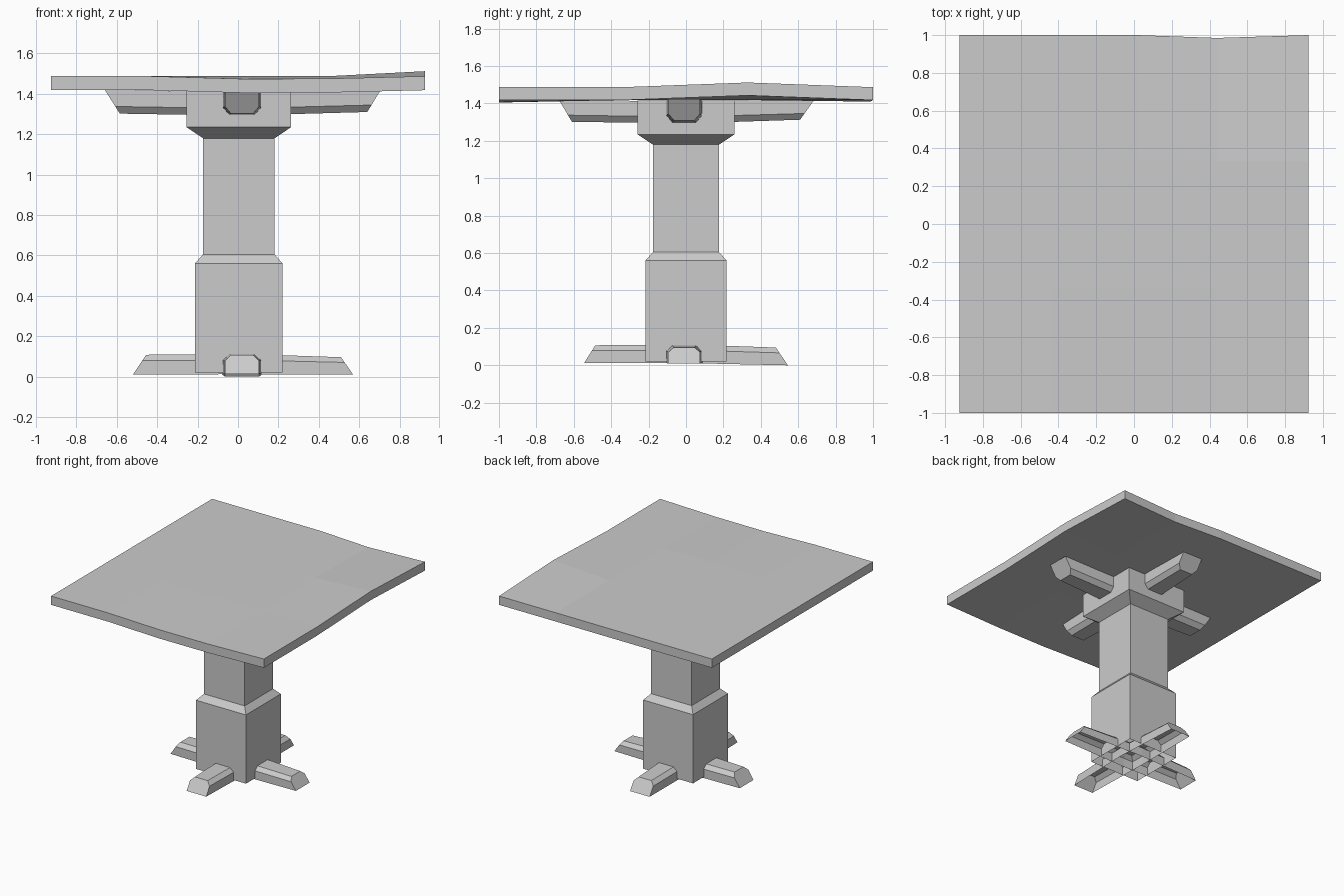
import bpy, bmesh

if "Cube" in bpy.data.objects:
    bpy.data.objects.remove(bpy.data.objects["Cube"])


def finish(name, bm):
    bmesh.ops.recalc_face_normals(bm, faces=bm.faces)
    mesh = bpy.data.meshes.new(name)
    bm.to_mesh(mesh)
    bm.free()
    ob = bpy.data.objects.new(name, mesh)
    bpy.context.collection.objects.link(ob)
    return ob


def bar(name, axis, side, stations):
    """Chamfered open-backed bar; stations: (base pos, crest pos, base z, crest z, half width)."""
    bm = bmesh.new()
    rings = []
    for p0, p1, z0, z1, w in stations:
        # (lateral, blend from base to crest)
        prof = [(-w, 0), (-w, 0.7), (-w + 0.03, 1), (w - 0.03, 1), (w, 0.7), (w, 0)]
        ring = []
        for s, t in prof:
            p, z = p0 + (p1 - p0) * t, z0 + (z1 - z0) * t
            co = (p, side + s, z) if axis == 'x' else (side + s, p, z)
            ring.append(bm.verts.new(co))
        rings.append(ring)
    for a, b in zip(rings, rings[1:]):
        for k in range(5):
            bm.faces.new((a[k], a[k + 1], b[k + 1], b[k]))
    bm.faces.new(rings[0])
    bm.faces.new(rings[-1])
    return finish(name, bm)


# crossed feet
bar("foot_bar_x", 'x', -0.01, [(-0.52, -0.455, 0.01, 0.108, 0.085),
                               (0, 0, 0.012, 0.113, 0.1),
                               (0.57, 0.51, 0.01, 0.096, 0.085)])
bar("foot_bar_y", 'y', 0.02, [(-0.545, -0.485, 0.012, 0.107, 0.085),
                              (0, 0, 0.012, 0.112, 0.1),
                              (0.545, 0.48, 0.0, 0.095, 0.085)])

# crossed braces under the top
bar("brace_bar_x", 'x', -0.01, [(-0.66, -0.585, 1.42, 1.302, 0.085),
                                (0, 0, 1.41, 1.292, 0.1),
                                (0.71, 0.64, 1.425, 1.31, 0.085)])
bar("brace_bar_y", 'y', 0.02, [(-0.68, -0.61, 1.42, 1.302, 0.085),
                               (0, 0, 1.41, 1.293, 0.1),
                               (0.69, 0.61, 1.425, 1.313, 0.085)])

# square stepped column, open at both ends
bm = bmesh.new()
prev = None
for h, z in [(0.217, 0.02), (0.217, 0.56), (0.177, 0.605),
             (0.177, 1.18), (0.259, 1.235), (0.259, 1.415)]:
    ring = [bm.verts.new((0.004 + sx * h, sy * h, z))
            for sx, sy in ((-1, -1), (1, -1), (1, 1), (-1, 1))]
    if prev:
        for k in range(4):
            n = (k + 1) % 4
            bm.faces.new((prev[k], prev[n], ring[n], ring[k]))
    prev = ring
finish("column", bm)

# warped table top
XS = [-0.925, -0.43, 0.02, 0.44, 0.925]
YS = [-1, -0.34, 0.33, 1]
WARP = {(2, 0): -0.013, (3, 0): -0.012, (4, 2): 0.025, (3, 3): -0.008}
bm = bmesh.new()
grid = [[bm.verts.new((x, y - (0.015 if (i, j) == (3, 3) else 0),
                       1.487 + WARP.get((i, j), 0)))
         for j, y in enumerate(YS)] for i, x in enumerate(XS)]
for i in range(4):
    for j in range(3):
        bm.faces.new((grid[i][j], grid[i + 1][j], grid[i + 1][j + 1], grid[i][j + 1]))
top = bm.faces[:]
low = bmesh.ops.extrude_face_region(bm, geom=top, use_keep_orig=True)
bmesh.ops.translate(bm, vec=(0, 0, -0.069),
                    verts=[g for g in low["geom"] if isinstance(g, bmesh.types.BMVert)])
finish("table_top", bm)
